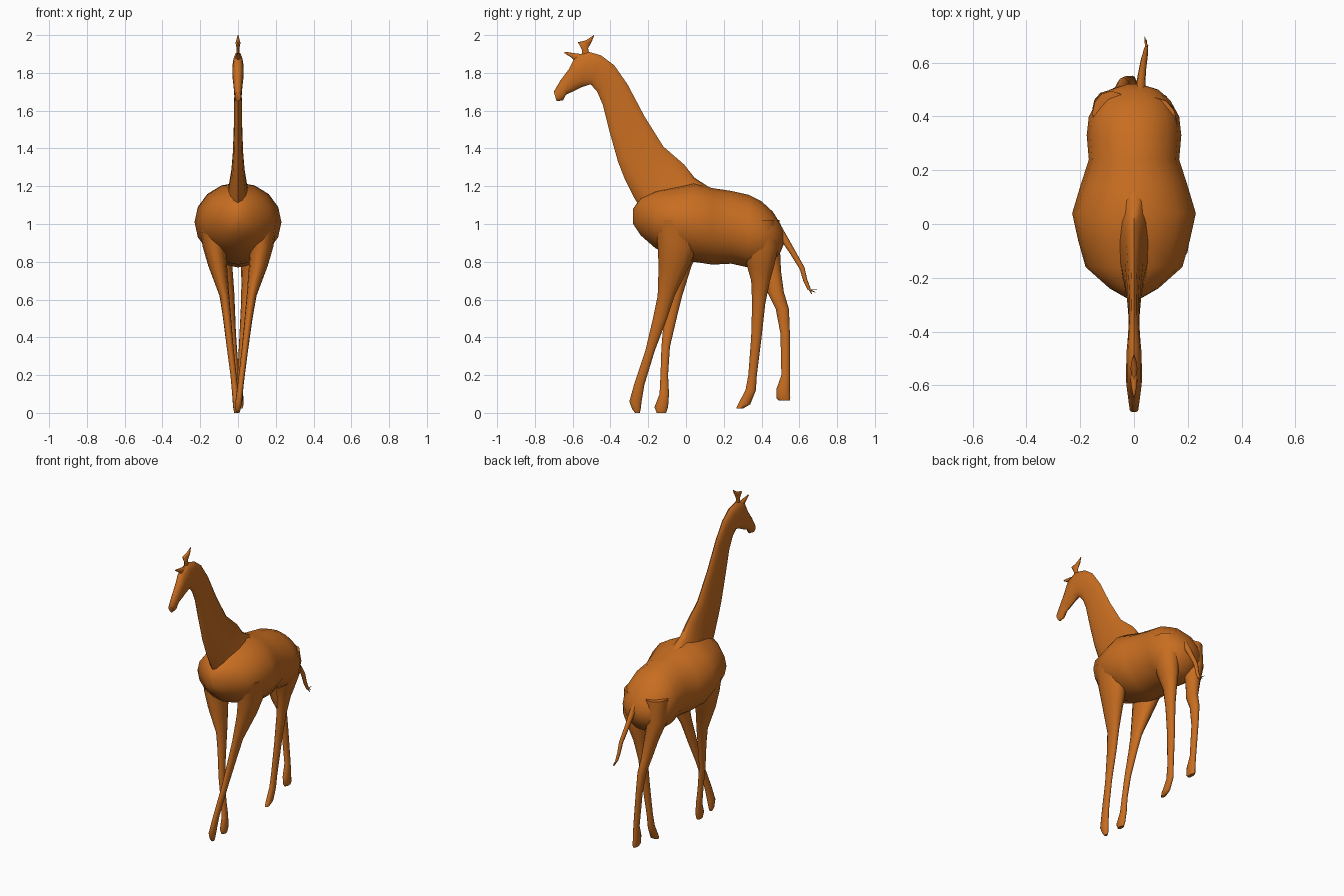
import bpy, bmesh, math
from mathutils import Vector

coat = bpy.data.materials.new("orange_coat")
coat.diffuse_color = (0.58, 0.155, 0.015, 1)


def loft(name, sections, sides=14):
    """Skin oval rings. Section: (y0, z0, y1, z1, centre x, half width),
    where (y0, z0) and (y1, z1) are the ends of the oval in side view."""
    bm = bmesh.new()
    rings = []
    for y0, z0, y1, z1, xc, hw in sections:
        a, b = Vector((xc, y0, z0)), Vector((xc, y1, z1))
        ring = []
        for i in range(sides):
            t = 2 * math.pi * i / sides
            p = a.lerp(b, (1 - math.cos(t)) / 2)
            p.x += hw * math.sin(t)
            ring.append(bm.verts.new(p))
        rings.append(ring)
    for r, s in zip(rings, rings[1:]):
        for i in range(sides):
            j = (i + 1) % sides
            bm.faces.new((r[i], r[j], s[j], s[i]))
    bm.faces.new(rings[0])
    bm.faces.new(rings[-1])
    bmesh.ops.recalc_face_normals(bm, faces=bm.faces)
    mesh = bpy.data.meshes.new(name)
    bm.to_mesh(mesh)
    bm.free()
    obj = bpy.data.objects.new(name, mesh)
    bpy.context.collection.objects.link(obj)
    mesh.materials.append(coat)
    bpy.ops.object.select_all(action='DESELECT')
    obj.select_set(True)
    bpy.context.view_layer.objects.active = obj
    bpy.ops.object.shade_smooth_by_angle(angle=math.radians(60))
    return obj


def leg(name, side, rows):
    """Rows: (z, front y, back y, centre x, half width)."""
    return loft(name, [(f, z, b, z, side * x, w) for z, f, b, x, w in rows], 12)


def strand(name, points):
    """Thin tapering tube. Points: (x, y, z, radius)."""
    return loft(name, [(y - r, z - r * 0.5, y + r, z + r * 0.5, x, r)
                       for x, y, z, r in points], 8)


# Torso, chest to rump: (y, bottom, top, half width)
torso = [(-0.28, 1.00, 1.08, 0.02), (-0.24, 0.94, 1.14, 0.09),
         (-0.16, 0.87, 1.18, 0.18), (-0.06, 0.83, 1.20, 0.208),
         (0.04, 0.80, 1.22, 0.23), (0.14, 0.785, 1.19, 0.20),
         (0.24, 0.79, 1.175, 0.168), (0.33, 0.77, 1.155, 0.176),
         (0.40, 0.77, 1.12, 0.168), (0.46, 0.80, 1.065, 0.135),
         (0.50, 0.85, 1.00, 0.09), (0.52, 0.90, 0.95, 0.025)]
loft("torso", [(y, b, y, t, 0, w) for y, b, t, w in torso], 16)

# Neck and head as one skin, throat side to mane side
neck = [(-0.20, 1.02, 0.13, 1.19, 0.07), (-0.275, 1.14, 0.045, 1.245, 0.05),
        (-0.325, 1.24, -0.01, 1.315, 0.036), (-0.36, 1.33, -0.12, 1.41, 0.028),
        (-0.405, 1.49, -0.22, 1.57, 0.022), (-0.44, 1.63, -0.31, 1.74, 0.02),
        (-0.47, 1.70, -0.38, 1.84, 0.023), (-0.505, 1.74, -0.45, 1.893, 0.028),
        (-0.55, 1.725, -0.52, 1.913, 0.03), (-0.59, 1.705, -0.585, 1.89, 0.03),
        (-0.635, 1.685, -0.62, 1.82, 0.025), (-0.65, 1.655, -0.665, 1.76, 0.021),
        (-0.685, 1.65, -0.70, 1.70, 0.016)]
loft("neck_and_head", [(a, b, c, d, 0, w) for a, b, c, d, w in neck])

# Swept-back ears and the small forward brow horn
loft("ears", [(-0.55, 1.89, -0.51, 1.89, 0, 0.010), (-0.552, 1.925, -0.518, 1.93, 0, 0.007),
              (-0.572, 1.962, -0.505, 1.955, 0, 0.013), (-0.53, 1.972, -0.498, 1.968, 0, 0.010),
              (-0.488, 2.0, -0.486, 1.998, 0, 0.002)], 8)
loft("brow_horn", [(-0.575, 1.85, -0.555, 1.90, 0, 0.014),
                   (-0.605, 1.88, -0.595, 1.905, 0, 0.011),
                   (-0.645, 1.905, -0.640, 1.912, 0, 0.003)], 8)

# Front legs: the right one strides forward
leg("front_leg_right", 1, [
    (1.02, -0.17, 0.09, 0.13, 0.08), (0.88, -0.15, 0.06, 0.125, 0.062),
    (0.78, -0.145, 0.02, 0.108, 0.05), (0.62, -0.15, -0.06, 0.072, 0.026),
    (0.50, -0.175, -0.10, 0.056, 0.021), (0.33, -0.215, -0.165, 0.036, 0.017),
    (0.15, -0.275, -0.22, 0.014, 0.016), (0.06, -0.30, -0.235, 0.004, 0.018),
    (0.02, -0.285, -0.24, 0.0, 0.014), (0.0, -0.27, -0.245, 0.0, 0.008)])
leg("front_leg_left", -1, [
    (1.02, -0.15, 0.10, 0.13, 0.08), (0.88, -0.14, 0.08, 0.125, 0.062),
    (0.78, -0.13, 0.03, 0.108, 0.05), (0.62, -0.11, -0.02, 0.072, 0.026),
    (0.52, -0.115, -0.045, 0.060, 0.022), (0.35, -0.13, -0.085, 0.042, 0.018),
    (0.20, -0.135, -0.095, 0.024, 0.016), (0.10, -0.14, -0.09, 0.014, 0.017),
    (0.03, -0.167, -0.095, 0.008, 0.018), (0.0, -0.155, -0.105, 0.008, 0.012)])

# Hind legs: the left one trails, lifted off the ground
leg("hind_leg_right", 1, [
    (1.02, 0.28, 0.47, 0.08, 0.08), (0.88, 0.30, 0.49, 0.085, 0.068),
    (0.77, 0.325, 0.465, 0.065, 0.05), (0.70, 0.345, 0.445, 0.054, 0.036),
    (0.58, 0.35, 0.42, 0.042, 0.026), (0.40, 0.345, 0.40, 0.027, 0.02),
    (0.20, 0.33, 0.375, 0.014, 0.017), (0.12, 0.315, 0.37, 0.010, 0.017),
    (0.045, 0.275, 0.34, 0.012, 0.017), (0.022, 0.265, 0.30, 0.012, 0.012)])
leg("hind_leg_left", -1, [
    (1.02, 0.33, 0.495, 0.085, 0.07), (0.88, 0.36, 0.497, 0.095, 0.06),
    (0.75, 0.41, 0.503, 0.07, 0.042), (0.64, 0.43, 0.518, 0.05, 0.03),
    (0.55, 0.475, 0.545, 0.04, 0.024), (0.42, 0.50, 0.55, 0.03, 0.019),
    (0.20, 0.505, 0.55, 0.012, 0.017), (0.13, 0.48, 0.55, 0.008, 0.018),
    (0.08, 0.478, 0.552, 0.006, 0.017), (0.066, 0.49, 0.55, 0.006, 0.012)])

# Tail and its tuft of hair
strand("tail", [(0.02, 0.47, 1.0, 0.022), (0.025, 0.515, 0.93, 0.018),
                (0.03, 0.565, 0.85, 0.014), (0.038, 0.615, 0.765, 0.012),
                (0.042, 0.632, 0.70, 0.010), (0.045, 0.652, 0.655, 0.008)])
for i, (y, z) in enumerate([(0.695, 0.652), (0.685, 0.638), (0.665, 0.63)]):
    strand(f"tail_hair_{i + 1}", [(0.044, 0.642, 0.672, 0.007),
                                  (0.046, 0.655, 0.652, 0.005),
                                  (0.04 + 0.006 * i, y, z, 0.0015)])
